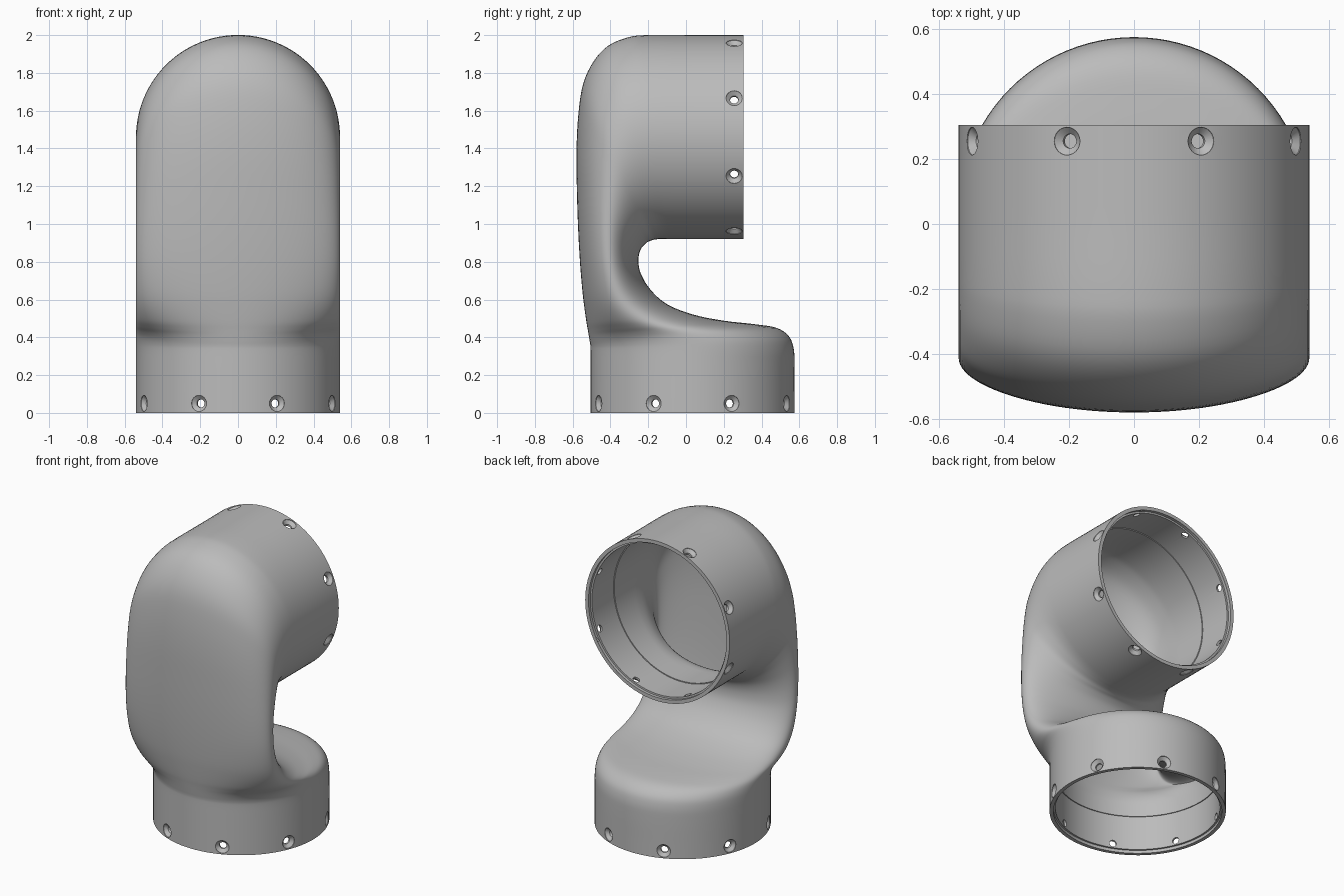
import bpy, bmesh, math
from mathutils import Vector, Matrix

cube = bpy.data.objects.get("Cube")
if cube:
    bpy.data.objects.remove(cube, do_unlink=True)

RADIUS = 0.54
WALL = 0.042
SEGMENTS = 96
STEPS = 4

# Collar frames: local z points out of the opening, origin on its rim
BASE = Matrix.Translation((0, 0.035, 0)) @ Matrix.Rotation(math.pi, 4, 'X')
TOP = Matrix.Translation((0, 0.305, 1.46)) @ Matrix.Rotation(-math.pi / 2, 4, 'X')

# Elbow stations: outer bend (y, z) and inner bend (y, z)
STATIONS = [
    (-.505, 0, .575, 0), (-.505, .095, .575, .095), (-.505, .25, .575, .25),
    (-.505, .33, .57, .34), (-.506, .355, .545, .405), (-.51, .38, .48, .45),
    (-.515, .41, .36, .47), (-.52, .44, .2, .488), (-.527, .48, .04, .52),
    (-.537, .55, -.1, .575), (-.548, .64, -.19, .655), (-.56, .78, -.24, .74),
    (-.57, .95, -.252, .81), (-.577, 1.15, -.24, .865), (-.58, 1.38, -.21, .9),
    (-.57, 1.58, -.185, .912), (-.545, 1.74, -.165, .918), (-.49, 1.86, -.14, .92),
    (-.41, 1.945, -.12, .92), (-.3, 1.99, -.1, .92), (-.2, 2, -.07, .92),
    (0, 2, 0, .92), (.21, 2, .21, .92), (.305, 2, .305, .92),
]


def smooth_path(points):
    """Curve through all points, a few samples per span."""
    pts = [Vector(p) for p in points]
    out = []
    for i in range(len(pts) - 1):
        a, b = pts[i], pts[i + 1]
        ta = (b - pts[max(i - 1, 0)]) / 2
        tb = (pts[min(i + 2, len(pts) - 1)] - a) / 2
        for k in range(STEPS):
            t = k / STEPS
            s = t * t * (3 - 2 * t)
            out.append(a + (b - a) * s + ta * (t * (1 - t) ** 2) - tb * (t * t * (1 - t)))
    return out + [pts[-1]]


def loft(bm, rings, capped):
    """Skin a row of closed rings."""
    rows = [[bm.verts.new(p) for p in ring] for ring in rings]
    for low, high in zip(rows, rows[1:]):
        n = len(low)
        for i in range(n):
            j = (i + 1) % n
            bm.faces.new((low[i], low[j], high[j], high[i]))
    if capped:
        bm.faces.new(rows[0][::-1])
        bm.faces.new(rows[-1])


def lathe(bm, profile, matrix, count):
    """Capped turned solid around local z; profile holds (radius, height)."""
    turns = [math.tau * i / count for i in range(count)]
    loft(bm, [[matrix @ Vector((r * math.sin(a), r * math.cos(a), h)) for a in turns]
              for r, h in profile], True)


def finish(bm, name):
    bmesh.ops.recalc_face_normals(bm, faces=bm.faces[:])
    mesh = bpy.data.meshes.new(name)
    bm.to_mesh(mesh)
    bm.free()
    obj = bpy.data.objects.new(name, mesh)
    bpy.context.collection.objects.link(obj)
    return obj


# Elbow shell: elliptical sections of constant width
bm = bmesh.new()
sections = []
for fy, fz, by, bz in smooth_path(STATIONS):
    outer, inner = Vector((0, fy, fz)), Vector((0, by, bz))
    middle, half = (outer + inner) / 2, (outer - inner) / 2
    sections.append([middle + half * math.cos(a) + Vector((RADIUS * math.sin(a), 0, 0))
                     for a in (math.tau * i / SEGMENTS for i in range(SEGMENTS))])
loft(bm, sections, False)
shell = finish(bm, "elbow_shell")

# Stepped bores in both openings
bm = bmesh.new()
for frame in (BASE, TOP):
    lathe(bm, [(.504, -.25), (.504, -.02), (.516, -.02), (.516, .05)], frame, SEGMENTS)
bores = finish(bm, "bore_cutter")

# Eight countersunk screw holes around each collar
bm = bmesh.new()
for frame in (BASE, TOP):
    for i in range(8):
        spin = Matrix.Rotation(math.tau * (i + .5) / 8, 4, 'Z')
        radial = Matrix.Translation((0, 0, -.05)) @ spin @ Matrix.Rotation(math.pi / 2, 4, 'Y')
        lathe(bm, [(.022, .44), (.022, .517), (.043, .536), (.043, .58)], frame @ radial, 24)
holes = finish(bm, "screw_hole_cutter")

# Wall thickness and cuts
solid = shell.modifiers.new("wall", 'SOLIDIFY')
solid.thickness = WALL
solid.offset = -1
for cutter in (bores, holes):
    cutter.hide_render = True
    cut = shell.modifiers.new(cutter.name, 'BOOLEAN')
    cut.operation = 'DIFFERENCE'
    cut.solver = 'EXACT'
    cut.object = cutter

bpy.ops.object.select_all(action='DESELECT')
shell.select_set(True)
bpy.context.view_layer.objects.active = shell
for name in [m.name for m in shell.modifiers]:
    bpy.ops.object.modifier_apply(modifier=name)
for cutter in (bores, holes):
    bpy.data.objects.remove(cutter, do_unlink=True)

# Plain grey finish
grey = bpy.data.materials.new("light_grey")
grey.use_nodes = True
colour = (.5, .5, .5, 1)
grey.diffuse_color = colour
grey.node_tree.nodes["Principled BSDF"].inputs["Base Color"].default_value = colour
shell.data.materials.clear()
shell.data.materials.append(grey)
bpy.ops.object.shade_smooth_by_angle(angle=math.radians(32))
